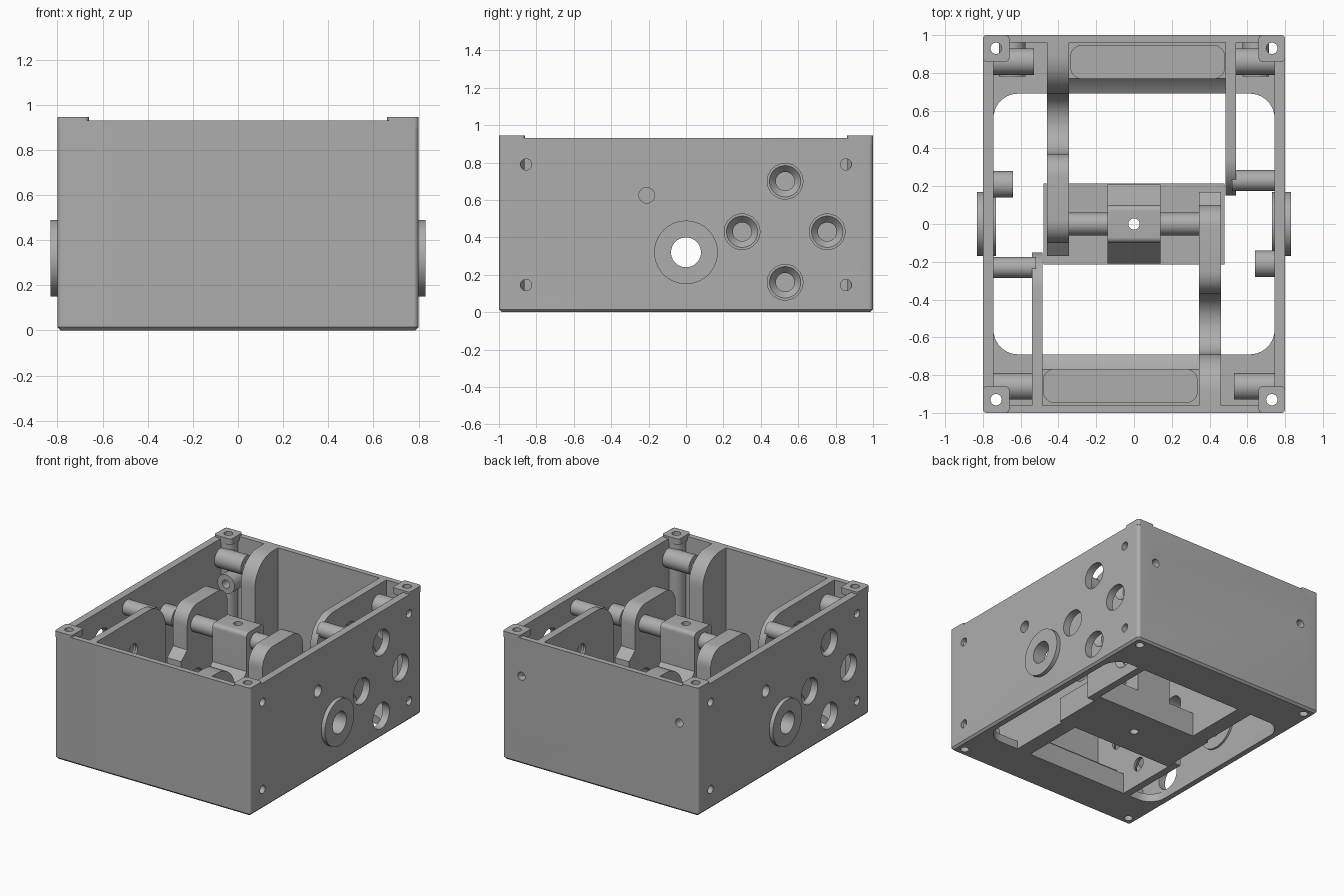
import bpy, bmesh, math
from mathutils import Matrix, Vector

cube = bpy.data.objects.get("Cube")
if cube:
    bpy.data.objects.remove(cube)

grey = bpy.data.materials.new("plain grey")
grey.use_nodes = True
grey.diffuse_color = (0.42, 0.42, 0.42, 1)
grey.node_tree.nodes["Principled BSDF"].inputs["Base Color"].default_value = (0.42, 0.42, 0.42, 1)

AXES = {
    "x": Matrix(((0, 0, 1), (1, 0, 0), (0, 1, 0))),   # outline given as (y, z)
    "y": Matrix(((1, 0, 0), (0, 0, 1), (0, 1, 0))),   # outline given as (x, z)
    "z": Matrix.Identity(3),                          # outline given as (x, y)
}
HALF_TURN = Matrix.Rotation(math.pi, 4, "Z")


def finish(bm, name):
    bmesh.ops.recalc_face_normals(bm, faces=bm.faces)
    mesh = bpy.data.meshes.new(name)
    bm.to_mesh(mesh)
    bm.free()
    mesh.materials.append(grey)
    obj = bpy.data.objects.new(name, mesh)
    bpy.context.collection.objects.link(obj)
    return obj


def outline(corners, steps=10):
    """Closed outline; a third value on a corner rounds it."""
    pts = []
    for i, c in enumerate(corners):
        p = Vector(c[:2])
        if len(c) == 2:
            pts.append(p)
            continue
        a = (Vector(corners[i - 1][:2]) - p).normalized()
        b = (Vector(corners[(i + 1) % len(corners)][:2]) - p).normalized()
        half = a.angle(b) / 2
        centre = p + (a + b).normalized() * c[2] / math.sin(half)
        start = p + a * c[2] / math.tan(half) - centre
        end = p + b * c[2] / math.tan(half) - centre
        sweep = start.angle_signed(end)
        for k in range(steps + 1):
            t = -sweep * k / steps
            pts.append(centre + Matrix.Rotation(t, 2) @ start)
    return pts


def rect(x0, x1, y0, y1, r=0):
    corners = [(x0, y0), (x1, y0), (x1, y1), (x0, y1)]
    return [c + (r,) for c in corners] if r else corners


def prism(name, corners, axis, low, high):
    bm = bmesh.new()
    rings = [[bm.verts.new(AXES[axis] @ Vector((p[0], p[1], d))) for p in outline(corners)]
             for d in (low, high)]
    n = len(rings[0])
    bm.faces.new(rings[0])
    bm.faces.new(rings[1])
    for i in range(n):
        j = (i + 1) % n
        bm.faces.new((rings[0][i], rings[0][j], rings[1][j], rings[1][i]))
    return finish(bm, name)


def rod(name, axis, at, r, low, high, r2=None):
    bm = bmesh.new()
    m = Matrix.Translation(AXES[axis] @ Vector((at[0], at[1], (low + high) / 2))) @ AXES[axis].to_4x4()
    bmesh.ops.create_cone(bm, cap_ends=True, segments=40, radius1=r, radius2=r if r2 is None else r2,
                          depth=high - low, matrix=m)
    return finish(bm, name)


def cut(obj, *cutters):
    for c in cutters:
        mod = obj.modifiers.new("cut", "BOOLEAN")
        mod.operation, mod.solver, mod.object = "DIFFERENCE", "EXACT", c
    bpy.context.view_layer.update()
    done = bpy.data.meshes.new_from_object(obj.evaluated_get(bpy.context.evaluated_depsgraph_get()))
    obj.modifiers.clear()
    obj.data = done
    for c in cutters:
        bpy.data.objects.remove(c)
    return obj


def turned(obj, name):
    """Copy turned half way round the vertical axis."""
    copy = obj.copy()
    copy.data = obj.data.copy()
    copy.data.transform(HALF_TURN)
    copy.name = name
    bpy.context.collection.objects.link(copy)
    return copy


def hole(axis, at, r, low, high, r2=None):
    return rod("cutter", axis, at, r, low, high, r2)


AXLE = (0, 0.32)
MOTOR = (0.53, 0.43)
SCREWS = [(0.53, 0.70), (0.30, 0.43), (0.755, 0.43), (0.53, 0.16)]
SIDE_PINS = [(s * 0.855, z) for s in (-1, 1) for z in (0.145, 0.79)]
CORNERS = [(sx * 0.73, sy * 0.93) for sx in (-1, 1) for sy in (-1, 1)]
BACK_PINS = [(-0.645, 0.65), (0.645, 0.65)]

# Open box with floor opening and all wall holes
shell = prism("case_shell", rect(-0.8, 0.8, -1, 1, 0.025), "z", 0, 0.93)
bm = bmesh.new()
bm.from_mesh(shell.data)
bmesh.ops.bevel(bm, geom=[e for e in bm.edges if all(v.co.z < 0.001 for v in e.verts)],
                offset=0.015, segments=1, affect="EDGES")
bm.to_mesh(shell.data)
bm.free()
cutters = [prism("cutter", rect(-0.745, 0.745, -0.96, 0.96, 0.03), "z", 0.06, 2),
           prism("cutter", rect(-0.744, 0.744, -0.69, 0.69, 0.13), "z", -1, 1),
           hole("x", AXLE, 0.082, -1, 1)]
for side in (1, -1):
    low, high = sorted((side * 0.65, side * 0.9))
    cutters += [hole("x", (side * y, z), 0.095, low, high) for y, z in SCREWS]
    cutters.append(hole("x", (side * -0.21, 0.625), 0.042, low, high))
cutters += [hole("x", p, 0.03, -1, 1) for p in SIDE_PINS]
cutters += [hole("z", p, 0.03, -1, 2) for p in CORNERS]
cutters += [hole("y", p, 0.03, 0.7, 1.2) for p in BACK_PINS]
cut(shell, *cutters)

# Corner pads, screw columns and side tubes
for n, (x, y) in enumerate(CORNERS, 1):
    sx, sy = math.copysign(1, x), math.copysign(1, y)
    xs, ys = sorted((sx * 0.66, sx * 0.8)), sorted((sy * 0.86, sy * 1.0))
    pad = prism(f"corner_pad_{n}", rect(*xs, *ys, 0.02), "z", 0.90, 0.945)
    cut(pad, hole("z", (x, y), 0.03, -1, 2))
    column = rod(f"corner_column_{n}", "z", (x, y), 0.066, 0.03, 0.92)
    cut(column, hole("z", (x, y), 0.03, -1, 2))
    low, high = sorted((sx * 0.53, sx * 0.76))
    for z, place in ((0.145, "lower"), (0.79, "upper")):
        tube = rod(f"{place}_side_tube_{n}", "x", (sy * 0.86, z), 0.07, low, high)
        cut(tube, hole("x", (sy * 0.855, z), 0.03, -1, 1), hole("z", (x, y), 0.03, -1, 2))

# Tubes on the back wall
for n, (x, z) in enumerate(BACK_PINS, 1):
    tube = rod(f"back_tube_{n}", "y", (x, z), 0.07, 0.78, 0.97)
    cut(tube, hole("y", (x, z), 0.03, 0.5, 1.2))

# Axle bosses
boss = rod("left_axle_boss", "x", AXLE, 0.17, 0.73, 0.83)
cut(boss, hole("x", AXLE, 0.08, 0.5, 1))
turned(boss, "right_axle_boss")

# Thin motor plates with countersunk screw holes
plate = prism("left_motor_plate", [(0.15, 0), (0.15, 0.93, 0.2), (0.97, 0.93), (0.97, 0)], "x", 0.485, 0.54)
cutters = [hole("x", MOTOR, 0.1, 0.3, 0.7)]
for p in SCREWS:
    cutters += [hole("x", p, 0.05, 0.3, 0.7), hole("x", p, 0.045, 0.495, 0.545, 0.088)]
cut(plate, *cutters)
turned(plate, "right_motor_plate")

# Thick bearing plates with a U-shaped slot
bearing = prism("right_bearing_plate",
                [(-0.17, 0), (-0.17, 0.52), (-0.1, 0.58), (-0.1, 0.88, 0.12), (0.37, 0.88, 0.12),
                 (0.37, 0.27, 0.158), (0.69, 0.27, 0.158), (0.69, 0.93, 0.2), (0.97, 0.93), (0.97, 0)],
                "x", -0.46, -0.345)
cut(bearing, hole("x", AXLE, 0.085, -1, 1))
turned(bearing, "left_bearing_plate")

# Spacer tubes beside the plates
spacer = rod("left_spacer", "x", (0.23, 0.84), 0.055, 0.52, 0.76)
turned(spacer, "right_spacer")
short = rod("left_short_boss", "x", (-0.21, 0.625), 0.07, 0.64, 0.76)
cut(short, hole("x", (-0.21, 0.625), 0.042, 0.5, 1))
turned(short, "right_short_boss")

# Raised floor cradles curved around the motors, each with a pocket
cradle = prism("back_cradle", [(0.69, 0.005), (0.97, 0.005), (0.97, 0.22), (0.69, 0.22)], "x", -0.35, 0.49)
cut(cradle, hole("x", MOTOR, 0.32, -1, 1),
    prism("cutter", rect(-0.335, 0.48, 0.77, 0.945, 0.06), "z", 0.1, 1))
turned(cradle, "front_cradle")

# Centre bridge, pedestal and cross shaft
bridge = prism("centre_bridge", rect(-0.48, 0.48, -0.215, 0.215), "z", 0, 0.18)
cut(bridge, hole("z", (0, 0), 0.03, -1, 2))
pedestal = prism("centre_pedestal",
                 [(-0.21, 0.1), (0.21, 0.1), (0.21, 0.42), (0.1, 0.55), (0.1, 0.83, 0.03),
                  (-0.1, 0.83, 0.03), (-0.1, 0.55), (-0.21, 0.42)], "x", -0.14, 0.14)
cut(pedestal, hole("x", AXLE, 0.085, -1, 1), hole("z", (0, 0), 0.03, -1, 2))
shaft = rod("cross_shaft", "x", (0, 0.74), 0.06, -0.37, 0.37)
cut(shaft, hole("z", (0, 0), 0.03, -1, 2))

# Smooth curves, crisp edges
for obj in bpy.context.collection.objects:
    if obj.type == "MESH":
        obj.data.shade_smooth()
        obj.data.set_sharp_from_angle(angle=math.radians(30))
